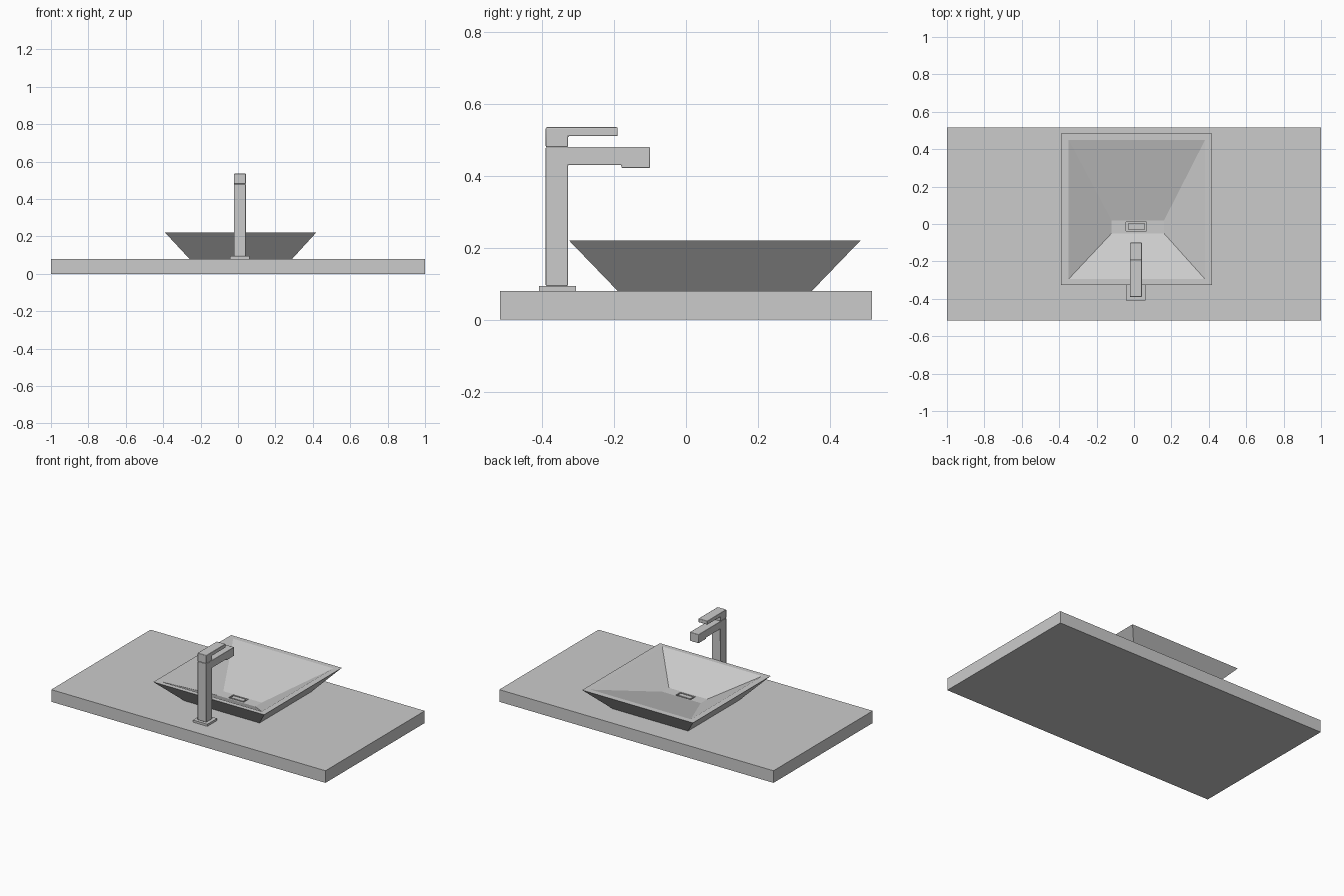
import bpy, bmesh

if "Cube" in bpy.data.objects:
    bpy.data.objects.remove(bpy.data.objects["Cube"])


def box(name, x, y, z):
    """Box given by its (min, max) range on each axis."""
    bm = bmesh.new()
    bmesh.ops.create_cube(bm, size=1)
    for v in bm.verts:
        v.co = [r[0] if c < 0 else r[1] for c, r in zip(v.co, (x, y, z))]
    return finish(name, bm)


def finish(name, bm):
    bmesh.ops.recalc_face_normals(bm, faces=bm.faces)
    mesh = bpy.data.meshes.new(name)
    bm.to_mesh(mesh)
    bm.free()
    obj = bpy.data.objects.new(name, mesh)
    bpy.context.collection.objects.link(obj)
    return obj


def rect_loft(name, rings):
    """Skin through rectangles (x0, x1, y0, y1, z), capped at both ends."""
    bm = bmesh.new()
    loops = [[bm.verts.new(p) for p in
              ((a, c, z), (b, c, z), (b, d, z), (a, d, z))]
             for a, b, c, d, z in rings]
    for lo, hi in zip(loops, loops[1:]):
        for i in range(4):
            j = (i + 1) % 4
            bm.faces.new((lo[i], lo[j], hi[j], hi[i]))
    bm.faces.new(loops[0])
    bm.faces.new(loops[-1])
    return finish(name, bm)


def side_profile(name, points, x):
    """Extrude a (y, z) outline across x."""
    bm = bmesh.new()
    face = bm.faces.new([bm.verts.new((x[0], y, z)) for y, z in points])
    out = bmesh.ops.extrude_face_region(bm, geom=[face])["geom"]
    for v in out:
        if isinstance(v, bmesh.types.BMVert):
            v.co.x = x[1]
    return finish(name, bm)


# Countertop slab
box("countertop", (-1, 1), (-0.517, 0.517), (0, 0.08))

# Vessel basin: outside wall, flat rim, sloped inside, floor, drain recess
rect_loft("basin", [
    (-0.26, 0.29, -0.19, 0.35, 0.08),
    (-0.39, 0.418, -0.325, 0.485, 0.22),
    (-0.35, 0.38, -0.295, 0.45, 0.22),
    (-0.12, 0.16, -0.05, 0.018, 0.1),
    (-0.043, 0.068, -0.038, 0.012, 0.1),
    (-0.043, 0.068, -0.038, 0.012, 0.085),
])

# Drain cover inside the recess
box("drain_cover", (-0.033, 0.058, -0.03)[:2], (-0.029, 0.003), (0.085, 0.1))

# Tap
tap_x = (-0.022, 0.042)
box("tap_base", (-0.043, 0.062), (-0.408, -0.306), (0.08, 0.094))
body = side_profile("tap_body_and_spout", [
    (-0.39, 0.094), (-0.328, 0.094), (-0.328, 0.43), (-0.18, 0.43),
    (-0.18, 0.422), (-0.1, 0.422), (-0.1, 0.48), (-0.39, 0.48)], tap_x)
handle = side_profile("tap_handle", [
    (-0.39, 0.48), (-0.328, 0.48), (-0.328, 0.51), (-0.19, 0.51),
    (-0.19, 0.535), (-0.39, 0.535)], tap_x)

# Soften the tap edges slightly
for obj in (body, handle):
    bevel = obj.modifiers.new("soft_edges", "BEVEL")
    bevel.width = 0.003
    bevel.segments = 2
    bpy.ops.object.select_all(action="DESELECT")
    obj.select_set(True)
    bpy.context.view_layer.objects.active = obj
    bpy.ops.object.shade_smooth_by_angle()
